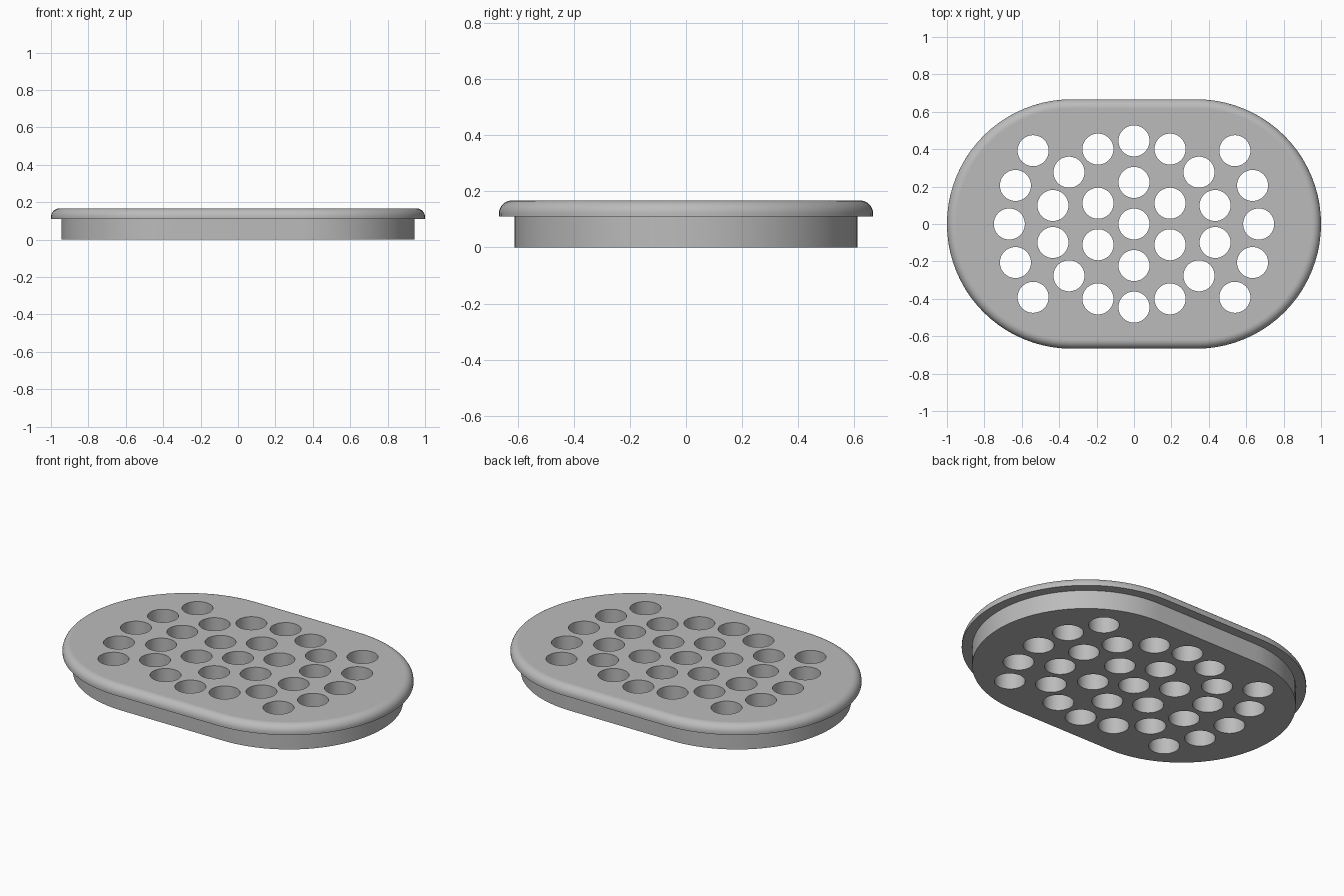
import bpy
import bmesh
import math

default = bpy.data.objects.get("Cube")
if default:
    bpy.data.objects.remove(default, do_unlink=True)

THIRD = 1 / 3
OUTER, INNER = 2 * THIRD, 0.611      # end radius of the lip and of the plug
LIP_Z, TOP = 0.111, 0.167
FILLET = 0.046
HOLE = 0.083


def stadium(bm, radius, z, steps=40):
    """Ring of vertices: two half circles joined by straight sides."""
    ring = []
    for side in (1, -1):
        for i in range(steps + 1):
            a = math.pi * (i / steps - 0.5)
            ring.append(bm.verts.new((side * (THIRD + radius * math.cos(a)),
                                      side * radius * math.sin(a), z)))
    return ring


def new_object(name, bm):
    bmesh.ops.recalc_face_normals(bm, faces=bm.faces)
    mesh = bpy.data.meshes.new(name)
    bm.to_mesh(mesh)
    bm.free()
    obj = bpy.data.objects.new(name, mesh)
    bpy.context.collection.objects.link(obj)
    return obj


grey = bpy.data.materials.new("plain grey")
grey.use_nodes = True
colour = (0.5, 0.5, 0.5, 1)
grey.diffuse_color = colour
grey.node_tree.nodes["Principled BSDF"].inputs["Base Color"].default_value = colour

# Plug, overhanging lip and rounded rim, lofted as one solid
profile = [(INNER, 0), (INNER, LIP_Z), (OUTER, LIP_Z)]
for i in range(11):
    a = math.pi / 2 * i / 10
    profile.append((OUTER - FILLET * (1 - math.cos(a)),
                    TOP - FILLET * (1 - math.sin(a))))
bm = bmesh.new()
rings = [stadium(bm, r, z) for r, z in profile]
for low, high in zip(rings, rings[1:]):
    for i in range(len(low)):
        j = (i + 1) % len(low)
        bm.faces.new((low[i], low[j], high[j], high[i]))
bm.faces.new(rings[0])
bm.faces.new(rings[-1])
cover = new_object("drain_cover", bm)
cover.data.materials.append(grey)

# Hole pattern: centre, two full circles, and an arc at each end
centres = [(0, 0)]
for radius, count in ((2 / 9, 6), (4 / 9, 14)):
    for i in range(count):
        a = math.pi / 2 + math.tau * i / count
        centres.append((radius * math.cos(a), radius * math.sin(a)))
for side in (1, -1):
    for i in range(-2, 3):
        a = math.radians(18 * i)
        centres.append((side * OUTER * math.cos(a), OUTER * math.sin(a)))

bm = bmesh.new()
for x, y in centres:
    made = bmesh.ops.create_cone(bm, cap_ends=True, segments=48,
                                 radius1=HOLE, radius2=HOLE, depth=1)
    bmesh.ops.translate(bm, verts=made["verts"], vec=(x, y, 0))
cutter = new_object("hole_cutter", bm)
cutter.data.materials.append(grey)
cutter.hide_render = True

# Drill the holes, then drop the cutter
cut = cover.modifiers.new("holes", 'BOOLEAN')
cut.operation = 'DIFFERENCE'
cut.solver = 'EXACT'
cut.object = cutter
for obj in bpy.context.selected_objects:
    obj.select_set(False)
bpy.context.view_layer.objects.active = cover
cover.select_set(True)
bpy.ops.object.modifier_apply(modifier=cut.name)
bpy.data.objects.remove(cutter, do_unlink=True)

# Smooth walls and rim, flat top and underside
bpy.ops.object.shade_smooth_by_angle(angle=math.radians(30))
for face in cover.data.polygons:
    if abs(face.normal.z) > 0.999:
        face.use_smooth = False
